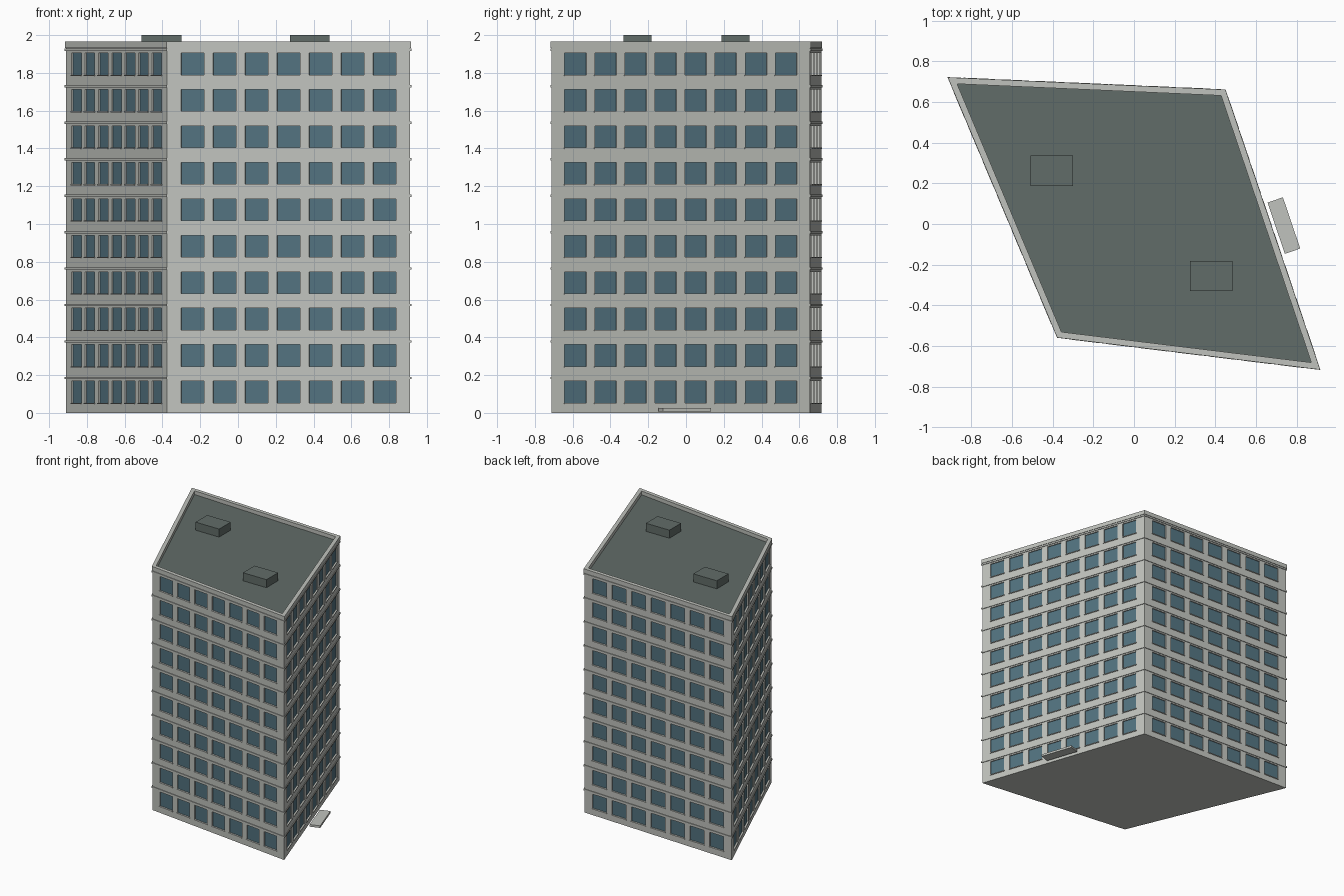
import bpy, bmesh
from mathutils import Vector

cube = bpy.data.objects.get("Cube")
if cube:
    bpy.data.objects.remove(cube, do_unlink=True)


def material(name, rgb):
    mat = bpy.data.materials.new(name)
    mat.use_nodes = True
    color = (*rgb, 1.0)
    mat.diffuse_color = color
    bsdf = next(n for n in mat.node_tree.nodes if n.type == "BSDF_PRINCIPLED")
    bsdf.inputs["Base Color"].default_value = color
    return mat


CONCRETE = material("pale concrete", (0.53, 0.545, 0.51))
GLASS = material("blue glass", (0.085, 0.17, 0.215))
ROOFING = material("dark roofing", (0.12, 0.15, 0.138))

# Footprint, counter-clockwise from the front left corner
CORNERS = [Vector(p) for p in ((-0.375, -0.555), (0.91, -0.712),
                               (0.447, 0.657), (-0.91, 0.717))]
FLOORS, FLOOR_H = 10, 0.193
WALL_TOP = 1.935
MARGIN, RECESS = 0.05, 0.008
UP = Vector((0, 0, 1))


def finish(name, bm, *mats):
    mesh = bpy.data.meshes.new(name)
    bm.to_mesh(mesh)
    bm.free()
    for m in mats:
        mesh.materials.append(m)
    obj = bpy.data.objects.new(name, mesh)
    bpy.context.collection.objects.link(obj)
    return obj


def quad(bm, points, index=0):
    face = bm.faces.new([bm.verts.new(p) for p in points])
    face.material_index = index
    return face


def outline(offset):
    """Footprint moved outward by offset, with mitred corners."""
    result = []
    for i, p in enumerate(CORNERS):
        a = (p - CORNERS[i - 1]).normalized()
        b = (CORNERS[(i + 1) % 4] - p).normalized()
        na, nb = Vector((a.y, -a.x)), Vector((b.y, -b.x))
        result.append(p + (na + nb) * offset / (1 + na.dot(nb)))
    return result


def ring(bm, inner, outer, z0, z1):
    """Closed rectangular moulding following the footprint."""
    profile = [(outer, z0), (outer, z1), (inner, z1), (inner, z0)]
    loops = [[bm.verts.new((p.x, p.y, z)) for p in outline(o)] for o, z in profile]
    for k in range(4):
        low, high = loops[k], loops[(k + 1) % 4]
        for i in range(4):
            j = (i + 1) % 4
            bm.faces.new((low[i], low[j], high[j], high[i]))


def box(bm, origin, x_axis, y_axis, lo, hi):
    """Box between two local corners in a horizontal frame."""
    def at(x, y, z):
        return origin + x_axis * x + y_axis * y + UP * z
    bottom, top = [[bm.verts.new(at(x, y, z)) for x, y in
                    ((lo[0], lo[1]), (hi[0], lo[1]), (hi[0], hi[1]), (lo[0], hi[1]))]
                   for z in (lo[2], hi[2])]
    faces = [bm.faces.new(bottom), bm.faces.new(top)]
    for i in range(4):
        j = (i + 1) % 4
        faces.append(bm.faces.new((bottom[i], bottom[j], top[j], top[i])))
    bmesh.ops.recalc_face_normals(bm, faces=faces)


def wall(bm, sills, start, end):
    """Wall grid with recessed windows, plus a sill under each one."""
    along = (end - start).to_3d()
    length = along.length
    along.normalize()
    out = along.cross(UP)
    base = start.to_3d()
    count = round((length - 2 * MARGIN) / 0.176)
    pitch = (length - 2 * MARGIN) / count
    width = pitch * 0.715

    columns = [0]
    for c in range(count):
        middle = MARGIN + (c + 0.5) * pitch
        columns += [middle - width / 2, middle + width / 2]
    columns.append(length)
    rows = [0]
    for f in range(FLOORS):
        rows += [f * FLOOR_H + 0.053, f * FLOOR_H + 0.168]
    rows.append(WALL_TOP)

    for c in range(len(columns) - 1):
        for r in range(len(rows) - 1):
            u0, u1, z0, z1 = columns[c], columns[c + 1], rows[r], rows[r + 1]
            rim = [base + along * u + UP * z
                   for u, z in ((u0, z0), (u1, z0), (u1, z1), (u0, z1))]
            if c % 2 == 0 or r % 2 == 0:
                quad(bm, rim)
                continue
            pane = [p - out * RECESS for p in rim]
            quad(bm, pane, 1)
            for i in range(4):
                j = (i + 1) % 4
                quad(bm, (rim[i], rim[j], pane[j], pane[i]))
            box(sills, base, along, out,
                (u0 - 0.004, -0.004, z0 - 0.006), (u1 + 0.004, 0.006, z0))


# Walls with windows, and window sills
walls, sills = bmesh.new(), bmesh.new()
for i in range(4):
    wall(walls, sills, CORNERS[i], CORNERS[(i + 1) % 4])
quad(walls, [p.to_3d() for p in reversed(CORNERS)])
bmesh.ops.remove_doubles(walls, verts=walls.verts[:], dist=0.0001)
finish("walls", walls, CONCRETE, GLASS)
finish("window_sills", sills, CONCRETE)

# Thin ledge above every floor
bands = bmesh.new()
for f in range(FLOORS):
    z = f * FLOOR_H + 0.185
    ring(bands, -0.004, 0.005, z - 0.006, z + 0.006)
finish("floor_bands", bands, CONCRETE)

# Parapet and flat roof
parapet = bmesh.new()
ring(parapet, -0.026, 0.004, WALL_TOP - 0.003, 1.965)
finish("parapet", parapet, CONCRETE)
roof = bmesh.new()
quad(roof, [p.to_3d() + UP * WALL_TOP for p in outline(-0.01)])
finish("roof", roof, ROOFING)

# Rooftop service boxes
for side, (x, y) in (("back", (-0.405, 0.262)), ("front", (0.38, -0.256))):
    bm = bmesh.new()
    box(bm, Vector((x, y, 0)), Vector((1, 0, 0)), Vector((0, 1, 0)),
        (-0.105, -0.074, WALL_TOP - 0.005), (0.105, 0.074, 2.0))
    finish(side + "_roof_box", bm, ROOFING)

# Entrance slab on the right-hand wall
step = bmesh.new()
direction = (CORNERS[2] - CORNERS[1]).to_3d().normalized()
middle = ((CORNERS[1] + CORNERS[2]) / 2).to_3d()
box(step, middle, direction, direction.cross(UP),
    (-0.133, 0.022, 0.008), (0.133, 0.102, 0.025))
finish("entrance_slab", step, CONCRETE)
